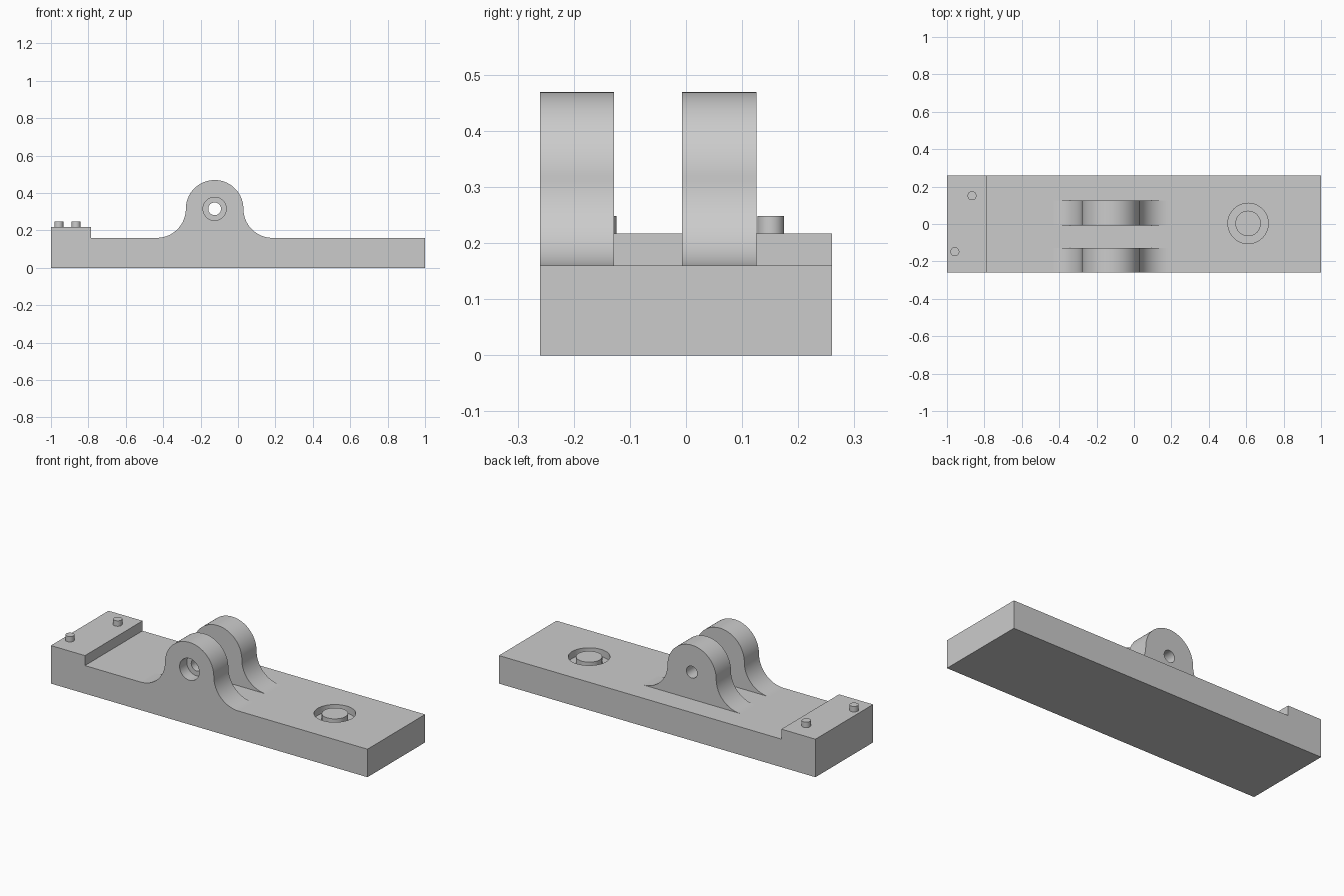
import bpy, bmesh
from math import pi, sin, cos
from mathutils import Matrix, Vector

cube = bpy.data.objects.get("Cube")
if cube:
    bpy.data.objects.remove(cube, do_unlink=True)

grey = bpy.data.materials.new("light grey")
grey.use_nodes = True
colour = (0.6, 0.6, 0.6, 1)
grey.diffuse_color = colour
grey.node_tree.nodes["Principled BSDF"].inputs["Base Color"].default_value = colour


def finish(name, bm):
    bmesh.ops.recalc_face_normals(bm, faces=bm.faces[:])
    mesh = bpy.data.meshes.new(name)
    bm.to_mesh(mesh)
    bm.free()
    mesh.materials.append(grey)
    ob = bpy.data.objects.new(name, mesh)
    bpy.context.collection.objects.link(ob)
    return ob


def extrude(name, profile, y0, y1):
    """Extrude an x-z profile along y."""
    bm = bmesh.new()
    face = bm.faces.new([bm.verts.new((x, y0, z)) for x, z in profile])
    geom = bmesh.ops.extrude_face_region(bm, geom=[face])["geom"]
    verts = [g for g in geom if isinstance(g, bmesh.types.BMVert)]
    bmesh.ops.translate(bm, verts=verts, vec=(0, y1 - y0, 0))
    return finish(name, bm)


def cylinder(name, start, end, r, sides=64):
    start, end = Vector(start), Vector(end)
    axis = end - start
    turn = axis.to_track_quat('Z', 'Y').to_matrix().to_4x4()
    bm = bmesh.new()
    bmesh.ops.create_cone(bm, cap_ends=True, segments=sides, radius1=r, radius2=r,
                          depth=axis.length,
                          matrix=Matrix.Translation((start + end) / 2) @ turn)
    return finish(name, bm)


def combine(target, other, operation):
    """Apply a boolean and remove the part it used."""
    mod = target.modifiers.new(operation.lower(), 'BOOLEAN')
    mod.operation, mod.solver, mod.object = operation, 'EXACT', other
    bpy.context.view_layer.objects.active = target
    bpy.ops.object.modifier_apply(modifier=mod.name)
    bpy.data.objects.remove(other, do_unlink=True)


def shade(ob):
    """Smooth the curved faces, keep the planar ones flat."""
    bpy.ops.object.select_all(action='DESELECT')
    ob.select_set(True)
    bpy.context.view_layer.objects.active = ob
    bpy.ops.object.shade_smooth_by_angle(angle=pi / 6)
    for p in ob.data.polygons:
        if max(abs(c) for c in p.normal) > 0.9999:
            p.use_smooth = False


def arc(cx, cz, r, a0, a1, n):
    steps = [a0 + (a1 - a0) * i / n for i in range(n + 1)]
    return [(cx + r * cos(a), cz + r * sin(a)) for a in steps]


HALF, TOP, STEP = 0.26, 0.16, 0.217
LUG_X, LUG_Z, R = -0.125, 0.315, 0.154
FILLET = LUG_Z - TOP

# base bar with the raised end
base = extrude("base", [(-1, 0), (1, 0), (1, TOP), (-0.785, TOP),
                        (-0.785, STEP), (-1, STEP)], -HALF, HALF)

# two round-topped lugs with fillets running down into the base
dx = R + FILLET
right_fillet = arc(LUG_X + dx, LUG_Z, FILLET, 1.5 * pi, pi, 24)
crown = arc(LUG_X, LUG_Z, R, 0, pi, 48)
left_fillet = arc(LUG_X - dx, LUG_Z, FILLET, 0, -pi / 2, 24)
foot = [(LUG_X - dx, 0.08), (LUG_X + dx, 0.08)]
lug_profile = right_fillet + crown[1:] + left_fillet[1:] + foot
for y0, y1 in ((-HALF, -0.128), (-0.007, 0.126)):
    combine(base, extrude("lug", lug_profile, y0, y1), 'UNION')

# pivot hole through both lugs, with a counterbore at the front
for y0, y1, r in ((-0.4, 0.4, 0.034), (-0.4, -0.195, 0.062)):
    combine(base, cylinder("bore", (LUG_X, y0, LUG_Z), (LUG_X, y1, LUG_Z), r), 'DIFFERENCE')

# round recess with a flush boss in its middle
RX, RY, FLOOR = 0.61, 0.003, 0.12
combine(base, cylinder("recess", (RX, RY, FLOOR), (RX, RY, 0.3), 0.108), 'DIFFERENCE')
shade(base)
shade(cylinder("recess_boss", (RX, RY, FLOOR), (RX, RY, TOP), 0.068))

# locating pins on the raised end
for name, x, y in (("rear_pin", -0.866, 0.151), ("front_pin", -0.958, -0.148)):
    shade(cylinder(name, (x, y, STEP), (x, y, 0.248), 0.024, 32))
